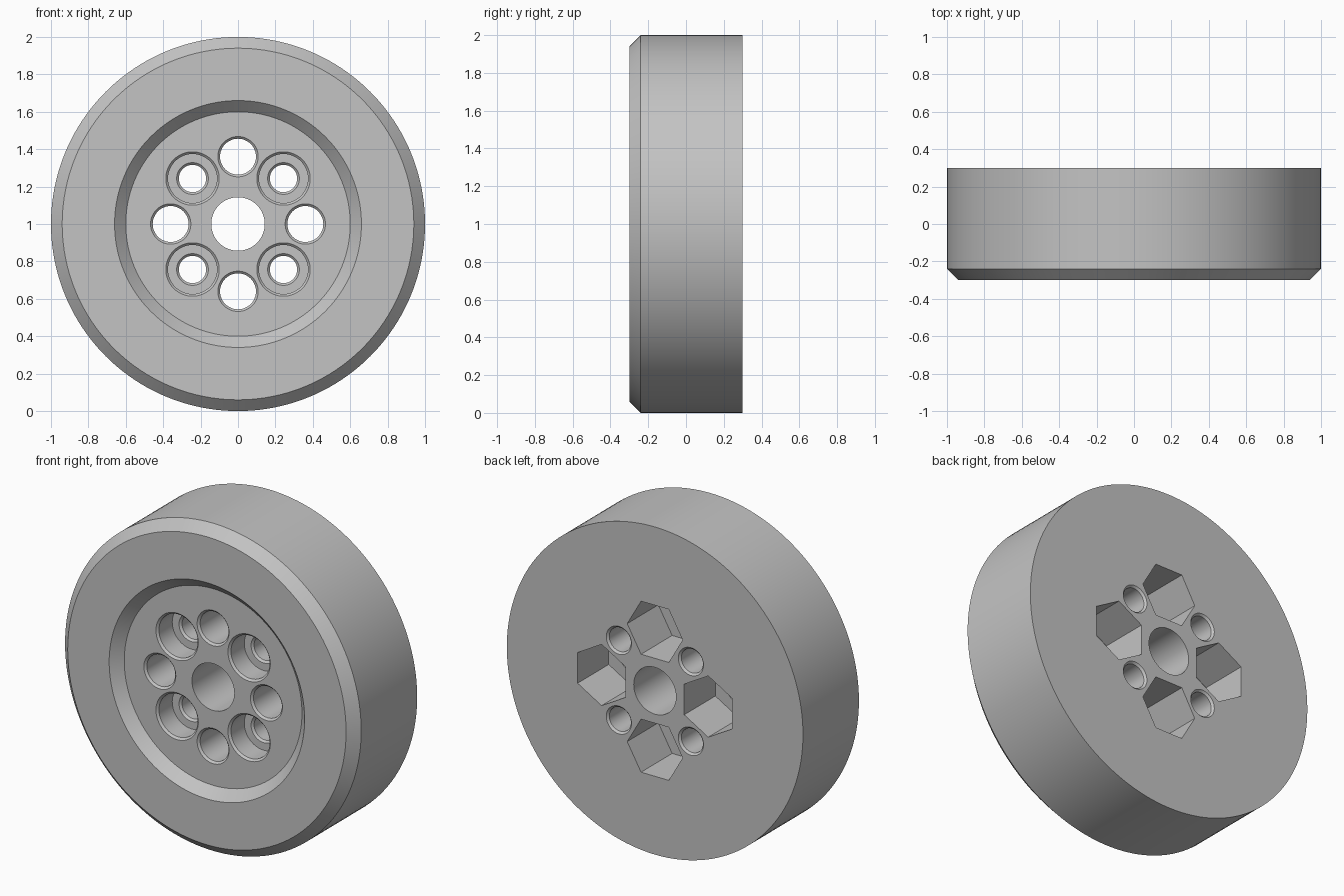
import bpy, bmesh
from math import cos, sin, pi, radians

cube = bpy.data.objects.get("Cube")
if cube:
    bpy.data.objects.remove(cube, do_unlink=True)

FRONT, BACK, FLOOR = -0.30, 0.30, -0.24
CHAMFER = 0.012

grey = bpy.data.materials.new("plain_grey")
grey.use_nodes = True
grey.diffuse_color = (0.55, 0.55, 0.55, 1)
grey.node_tree.nodes["Principled BSDF"].inputs["Base Color"].default_value = (0.55, 0.55, 0.55, 1)


def lathe(name, profile, sides, x=0, z=0, turn=0):
    """Solid of revolution about an axis along y; profile is (radius, y) pairs."""
    bm = bmesh.new()
    angles = [turn + 2 * pi * i / sides for i in range(sides)]
    rings = [[bm.verts.new((x + r * cos(a), y, z + r * sin(a))) for a in angles]
             for r, y in profile]
    for low, high in zip(rings, rings[1:]):
        for i in range(sides):
            j = (i + 1) % sides
            bm.faces.new((low[i], low[j], high[j], high[i]))
    bm.faces.new(rings[0])
    bm.faces.new(rings[-1])
    bmesh.ops.recalc_face_normals(bm, faces=bm.faces)
    mesh = bpy.data.meshes.new(name)
    bm.to_mesh(mesh)
    bm.free()
    mesh.materials.append(grey)
    obj = bpy.data.objects.new(name, mesh)
    bpy.context.collection.objects.link(obj)
    return obj


def flare(r, y, outward):
    """Profile points of a chamfered mouth at y, running past the surface."""
    points = [(r + CHAMFER + 0.02, y + outward * 0.02), (r, y - outward * CHAMFER)]
    return points if outward < 0 else points[::-1]


# Wheel body: chamfered outer rim and a dished front
wheel = lathe("wheel", [(0.60, FLOOR), (0.66, FRONT), (0.94, FRONT),
                        (1.0, FLOOR), (1.0, BACK)], 160, z=1)

# Axle hole
cutters = [lathe("axle_cutter", [(0.143, -0.5), (0.143, 0.5)], 64, z=1)]

for k in range(4):
    # Nut pockets in the back, each with a bolt hole to the front
    a = k * pi / 2
    x, z = 0.36 * cos(a), 1 + 0.36 * sin(a)
    cutters.append(lathe("nut_cutter", [(0.187, 0.0), (0.187, 0.5)], 6, x, z, a + pi / 2))
    cutters.append(lathe("bolt_cutter", flare(0.096, FLOOR, -1) + [(0.096, 0.1)], 48, x, z))

    # Counterbored screw holes between them
    a += pi / 4
    x, z = 0.344 * cos(a), 1 + 0.344 * sin(a)
    seat = FLOOR + 0.14
    cutters.append(lathe("head_cutter", flare(0.131, FLOOR, -1) + [(0.131, seat)], 48, x, z))
    cutters.append(lathe("screw_cutter", flare(0.073, seat, -1) + flare(0.073, BACK, 1),
                         48, x, z))

# Cut every hole, then discard the cutters
bpy.ops.object.select_all(action='DESELECT')
bpy.context.view_layer.objects.active = wheel
wheel.select_set(True)
for cutter in cutters:
    cutter.hide_render = True
    mod = wheel.modifiers.new("hole", 'BOOLEAN')
    mod.operation = 'DIFFERENCE'
    mod.solver = 'EXACT'
    mod.object = cutter
    bpy.ops.object.modifier_apply(modifier=mod.name)
    bpy.data.objects.remove(cutter, do_unlink=True)

bpy.ops.object.shade_smooth_by_angle(angle=radians(30))
